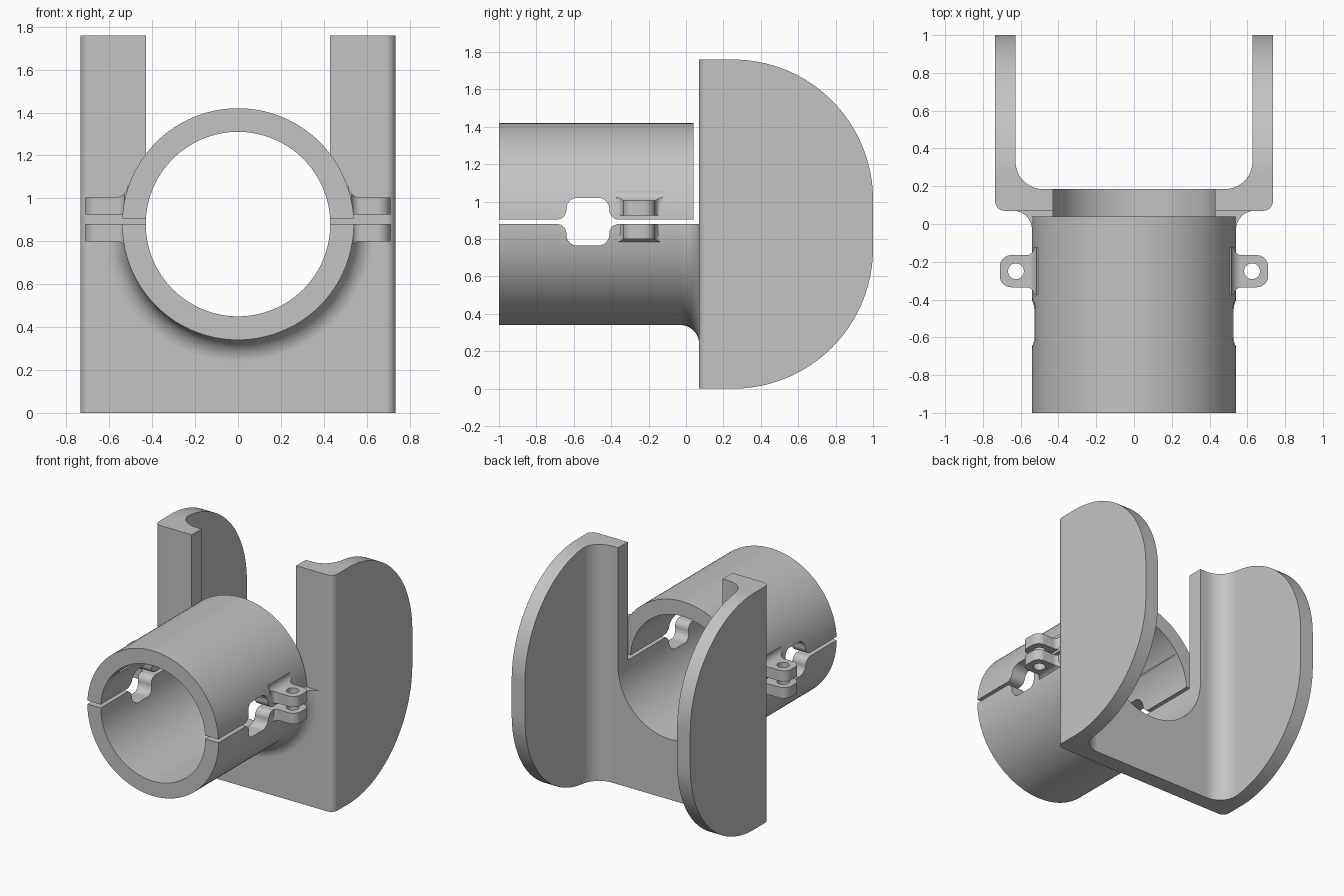
import bpy, bmesh
from math import sin, cos, pi, radians
from mathutils import Vector

if "Cube" in bpy.data.objects:
    bpy.data.objects.remove(bpy.data.objects["Cube"])

AXIS_Z = 0.88          # height of the bore axis
OUTER, BORE = 0.54, 0.43
SPLIT = 0.8925         # middle of the slit between the clamp halves

grey = bpy.data.materials.new("plain_grey")
grey.use_nodes = True
grey.diffuse_color = (0.55, 0.55, 0.55, 1)
grey.node_tree.nodes["Principled BSDF"].inputs["Base Color"].default_value = grey.diffuse_color


def finish_mesh(name, bm):
    bmesh.ops.recalc_face_normals(bm, faces=bm.faces)
    mesh = bpy.data.meshes.new(name)
    bm.to_mesh(mesh)
    bm.free()
    obj = bpy.data.objects.new(name, mesh)
    bpy.context.collection.objects.link(obj)
    mesh.materials.append(grey)
    return obj


def arc(cx, cy, r, start, end, n=12):
    angles = [radians(start + (end - start) * i / n) for i in range(n + 1)]
    return [(cx + r * cos(a), cy + r * sin(a)) for a in angles]


def prism(name, points, axis, lo, hi):
    """Extrude a 2D outline along an axis; the outline uses the other two axes in order."""
    bm = bmesh.new()
    verts = []
    for a, b in points:
        co = [a, b]
        co.insert("xyz".index(axis), lo)
        verts.append(bm.verts.new(co))
    face = bm.faces.new(verts)
    new = bmesh.ops.extrude_face_region(bm, geom=[face])["geom"]
    step = Vector([hi - lo if k == axis else 0 for k in "xyz"])
    bmesh.ops.translate(bm, vec=step, verts=[v for v in new if isinstance(v, bmesh.types.BMVert)])
    return finish_mesh(name, bm)


def box(name, x, y, z):
    return prism(name, [(x[0], y[0]), (x[1], y[0]), (x[1], y[1]), (x[0], y[1])], "z", *z)


def turned(name, profile):
    """Revolve (radius, y) points around the bore axis."""
    bm = bmesh.new()
    verts = [bm.verts.new((r, y, AXIS_Z)) for r, y in profile]
    edges = [bm.edges.new(pair) for pair in zip(verts, verts[1:])]
    bmesh.ops.spin(bm, geom=verts + edges, cent=(0, 0, AXIS_Z), axis=(0, 1, 0),
                   angle=2 * pi, steps=128)
    bmesh.ops.remove_doubles(bm, verts=bm.verts, dist=0.0001)
    return finish_mesh(name, bm)


def combine(target, other, operation):
    """Apply a boolean and discard the helper."""
    mod = target.modifiers.new("join", "BOOLEAN")
    mod.operation, mod.object, mod.solver = operation, other, "EXACT"
    bpy.context.view_layer.update()
    graph = bpy.context.evaluated_depsgraph_get()
    mesh = bpy.data.meshes.new_from_object(target.evaluated_get(graph))
    target.modifiers.clear()
    target.data = mesh
    bpy.data.objects.remove(other)
    return target


def lug(side, up):
    """Screw ear with flared root and rounded tip."""
    half = [(0.47, 0.125)] + arc(0.57, 0.125, 0.04, 180, 270) + arc(0.65, 0.025, 0.06, 90, 0)
    plan = half + [(x, -y) for x, y in reversed(half)]
    body = prism("lug", [(side * x, y - 0.25) for x, y in plan], "z", 0.6, 1.2)
    front = [(0.45, 0.0225), (0.8, 0.0225), (0.8, 0.1025)]
    front += arc(0.57, 0.1575, 0.055, 270, 180) + [(0.45, 0.1575)]
    outline = [(side * x, 0.9025 + up * z) for x, z in front]
    combine(body, prism("lug_side", outline, "y", -0.5, 0), "INTERSECT")
    hole = prism("screw_hole", arc(side * 0.625, -0.25, 0.042, 0, 348.75, 31), "z", 0.5, 1.3)
    return combine(body, hole, "DIFFERENCE")


def bore():
    return turned("bore", [(0, -1.2), (BORE, -1.2), (BORE, 0.4), (0, 0.4)])


def window():
    """Rounded side opening that flares into the slit."""
    quarter = arc(0.165, 0.0625, 0.05, 270, 180) + arc(0.055, 0.068, 0.06, 0, 90)
    top = quarter + [(-y, z) for y, z in reversed(quarter)]
    outline = top + [(y, -z) for y, z in reversed(top)]
    return prism("window", [(y - 0.525, z + SPLIT) for y, z in outline], "x", -0.9, 0.9)


# Upper clamp half
upper = turned("upper_clamp", [(0, -1), (OUTER, -1), (OUTER, 0.04), (0, 0.04)])
for side in (-1, 1):
    combine(upper, lug(side, 1), "UNION")
for cutter in (box("below", (-2, 2), (-2, 2), (-1, 0.905)), bore(), window()):
    combine(upper, cutter, "DIFFERENCE")

# Lower clamp half with the fillet that runs into the plate
root = [(0, -1), (OUTER, -1)] + arc(0.64, -0.03, 0.1, 180, 90) + [(0.64, 0.12), (0, 0.12)]
lower = turned("lower_clamp", root)
for side in (-1, 1):
    combine(lower, lug(side, -1), "UNION")
for cutter in (box("above", (-2, 2), (-2, 2), (0.88, 2)), window()):
    combine(lower, cutter, "DIFFERENCE")

# U-shaped bracket: plan outline trimmed by the rounded side outline
half = arc(0.685, 0.12, 0.05, 270, 360) + [(0.735, 1.1), (0.627, 1.1)]
half += arc(0.482, 0.33, 0.145, 0, -90, 16)
plan = half + [(-x, y) for x, y in reversed(half)]
bracket = prism("bracket", plan, "z", -0.1, 1.9)
cheek = [(0.0, 0.0)] + arc(0.25, 0.75, 0.75, 270, 360, 32)
cheek += arc(0.25, 1.01, 0.75, 0, 90, 32) + [(0.0, 1.76)]
combine(bracket, prism("cheek", cheek, "x", -1, 1), "INTERSECT")

# Join the lower clamp, then open the bore and the slot above it
combine(bracket, lower, "UNION")
combine(bracket, bore(), "DIFFERENCE")
combine(bracket, box("slot", (-BORE, BORE), (-0.2, 0.4), (0.878, 2)), "DIFFERENCE")

# Smooth curved faces and keep the edges crisp
for obj in (upper, bracket):
    bpy.ops.object.select_all(action="DESELECT")
    obj.select_set(True)
    bpy.context.view_layer.objects.active = obj
    bpy.ops.object.shade_smooth_by_angle(angle=radians(30))
    weighted = obj.modifiers.new("even_shading", "WEIGHTED_NORMAL")
    weighted.keep_sharp = True
